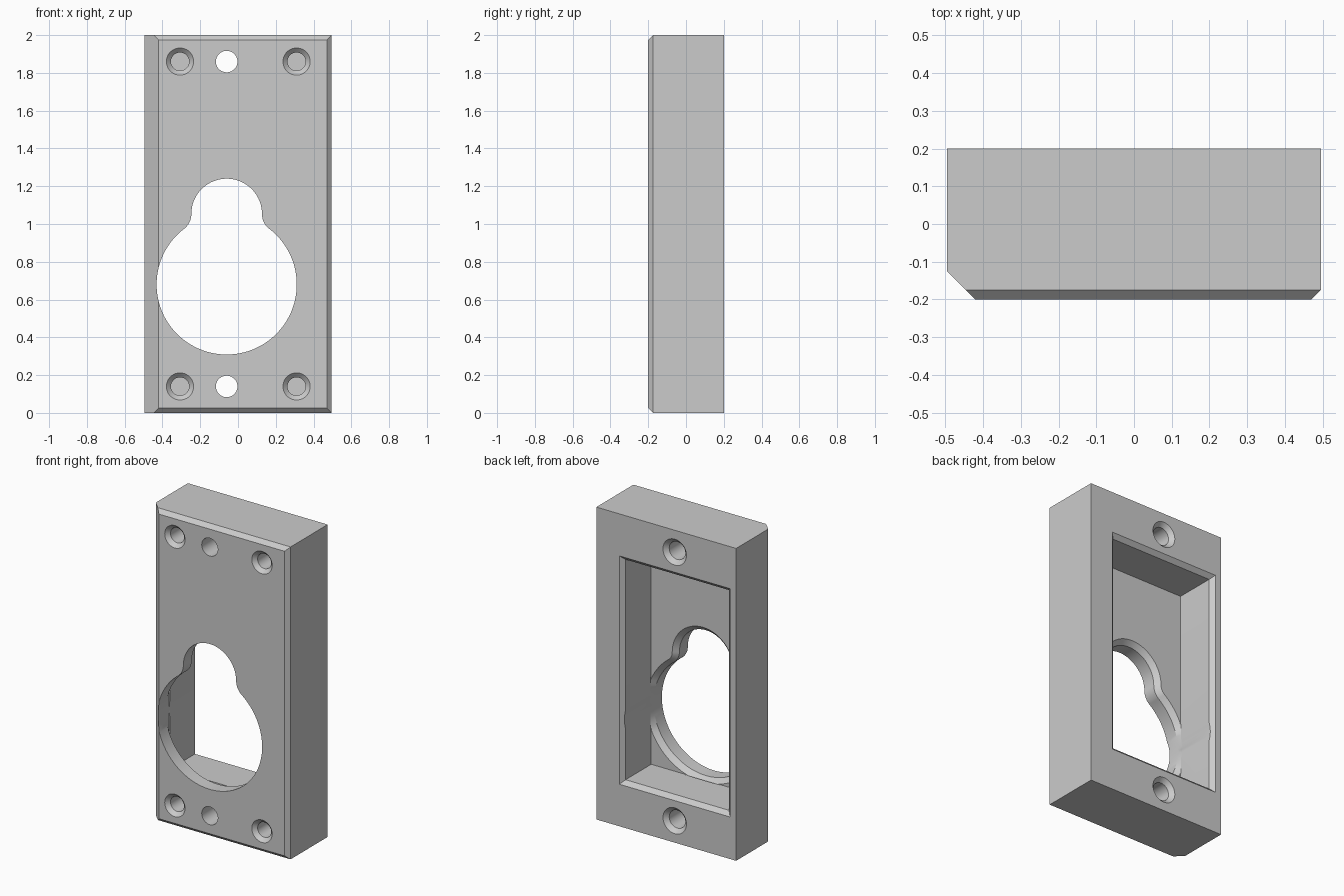
import bpy, bmesh, math
from mathutils import Vector

cube = bpy.data.objects.get("Cube")
if cube:
    bpy.data.objects.remove(cube, do_unlink=True)

grey = bpy.data.materials.new("plain grey")
grey.use_nodes = True
grey.diffuse_color = (0.6, 0.6, 0.6, 1)
grey.node_tree.nodes["Principled BSDF"].inputs["Base Color"].default_value = (0.6, 0.6, 0.6, 1)

W, D = 0.495, 0.2      # half width and half depth of the block
CX = -0.06             # centre line of the openings
FLOOR = -0.085         # depth of the rear pocket floor


def add_object(name, bm):
    bmesh.ops.recalc_face_normals(bm, faces=bm.faces)
    mesh = bpy.data.meshes.new(name)
    bm.to_mesh(mesh)
    bm.free()
    mesh.materials.append(grey)
    obj = bpy.data.objects.new(name, mesh)
    bpy.context.collection.objects.link(obj)
    return obj


def loft(name, sections):
    """Closed solid through matching (x, z) outlines, each placed at a depth y."""
    bm = bmesh.new()
    rings = [[bm.verts.new((x, y, z)) for x, z in pts] for pts, y in sections]
    n = len(rings[0])
    for a, b in zip(rings, rings[1:]):
        for i in range(n):
            j = (i + 1) % n
            bm.faces.new((a[i], a[j], b[j], b[i]))
    bm.faces.new(rings[0])
    bm.faces.new(rings[-1])
    return add_object(name, bm)


def arc(cx, cz, r, start, end, n):
    return [(cx + r * math.cos(start + (end - start) * i / n),
             cz + r * math.sin(start + (end - start) * i / n)) for i in range(n + 1)]


def circle(x, z, r, n=48):
    return arc(x, z, r, 0, math.tau, n)[:-1]


def rectangle(hx, hz):
    return [(CX + sx * hx, 1 + sz * hz) for sx, sz in ((-1, -1), (1, -1), (1, 1), (-1, 1))]


def keyhole(grow=0.0):
    """Large circle blended into a smaller one above it by round fillets."""
    big, neck, fillet, z0, z1 = 0.371, 0.187, 0.1, 0.68, 1.053
    h, v = neck + fillet, z1 - z0
    t = math.atan2(v, h)
    half = arc(0, z0, big + grow, -math.pi / 2, t, 48)
    half += arc(h, z1, fillet - grow, math.pi + t, math.pi, 12)[1:]
    half += arc(0, z1, neck + grow, 0, math.pi / 2, 24)[1:]
    half = [(min(x, big), z) for x, z in half]     # stay within the pocket walls
    return [(CX + x, z) for x, z in half] + [(CX - x, z) for x, z in half[-2:0:-1]]


def cut(target, cutter):
    mod = target.modifiers.new("cut", 'BOOLEAN')
    mod.operation = 'DIFFERENCE'
    mod.solver = 'EXACT'
    mod.object = cutter
    bpy.context.view_layer.objects.active = target
    bpy.ops.object.modifier_apply(modifier=mod.name)
    bpy.data.objects.remove(cutter, do_unlink=True)


# Solid block with chamfered front edges, wider on one side
bm = bmesh.new()
bmesh.ops.create_cube(bm, size=1)
for vert in bm.verts:
    vert.co = Vector((vert.co.x * 2 * W, vert.co.y * 2 * D, vert.co.z * 2 + 1))
for corner, outward, size in (((-W, -D, 1), (-1, -1, 0), 0.075),
                              ((W, -D, 1), (1, -1, 0), 0.025),
                              ((0, -D, 2), (0, -1, 1), 0.025),
                              ((0, -D, 0), (0, -1, -1), 0.025)):
    point = Vector(corner) + Vector((0, size, 0))
    result = bmesh.ops.bisect_plane(bm, geom=bm.verts[:] + bm.edges[:] + bm.faces[:],
                                    plane_co=point, plane_no=outward, clear_outer=True)
    edges = [e for e in result["geom_cut"] if isinstance(e, bmesh.types.BMEdge)]
    bmesh.ops.contextual_create(bm, geom=edges)
body = add_object("mounting_block", bm)

# Rear pocket with a chamfered rim
cut(body, loft("pocket_cutter", [(rectangle(0.366, 0.705), FLOOR),
                                 (rectangle(0.366, 0.705), D - 0.026),
                                 (rectangle(0.402, 0.741), D + 0.01)]))

# Keyhole opening, flared on its inner side
cut(body, loft("keyhole_cutter", [(keyhole(), -0.3), (keyhole(), FLOOR - 0.03),
                                  (keyhole(0.035), FLOOR + 0.005),
                                  (keyhole(), FLOOR + 0.006), (keyhole(), 0.3)]))

# Screw holes near both ends
for z in (0.14, 1.86):
    # through hole, countersunk at the back
    cut(body, loft("through_hole_cutter", [(circle(CX, z, 0.057), -0.3),
                                           (circle(CX, z, 0.057), D - 0.026),
                                           (circle(CX, z, 0.093), D + 0.01)]))
    # blind holes, countersunk at the front
    for x in (CX - 0.247, CX + 0.37):
        cut(body, loft("blind_hole_cutter", [(circle(x, z, 0.082), -D - 0.01),
                                             (circle(x, z, 0.048), -D + 0.024),
                                             (circle(x, z, 0.048), 0.1)]))

bpy.ops.object.select_all(action='DESELECT')
body.select_set(True)
bpy.context.view_layer.objects.active = body
bpy.ops.object.shade_smooth_by_angle(angle=math.radians(20))
